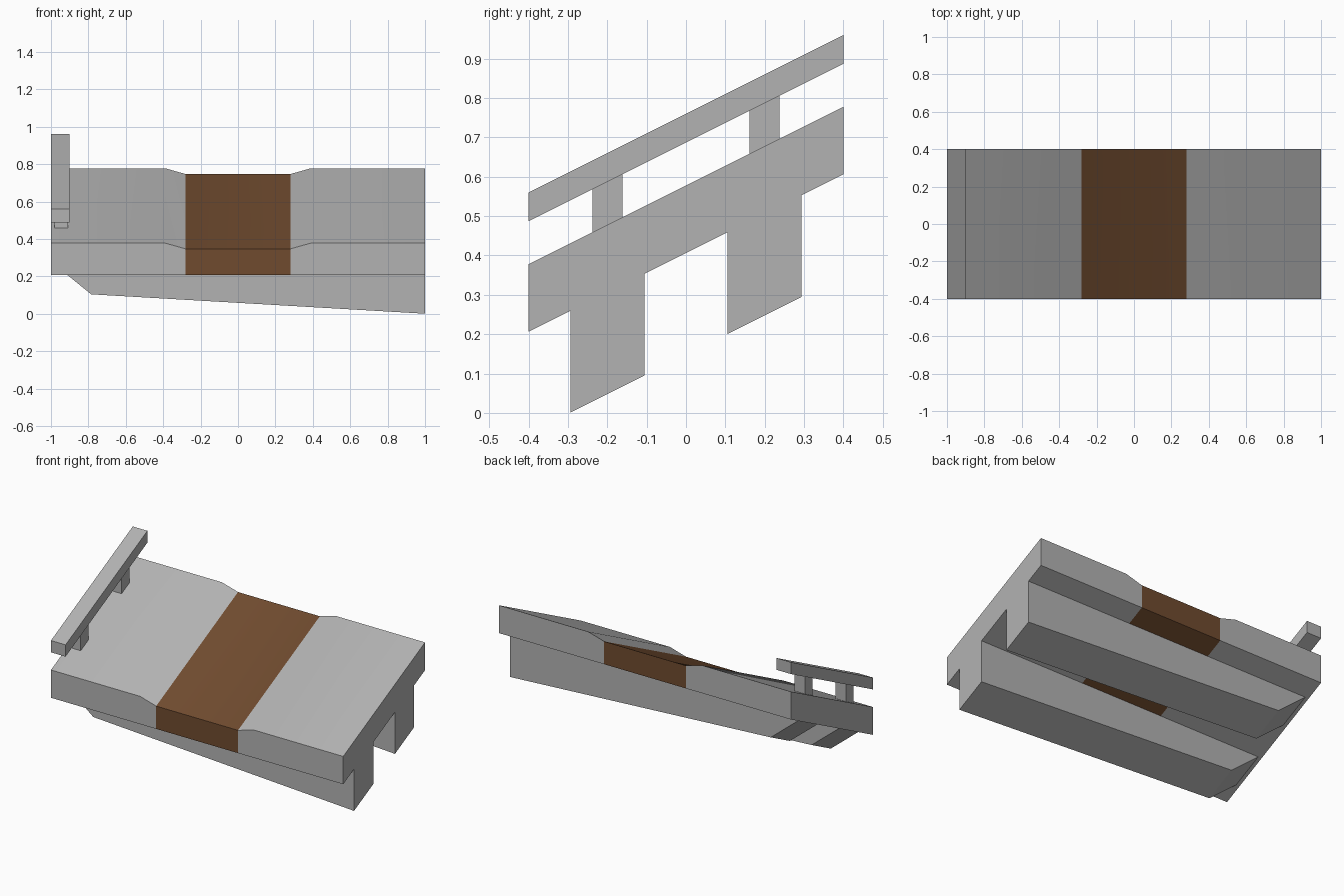
import bpy, bmesh
from math import radians

if "Cube" in bpy.data.objects:
    bpy.data.objects.remove(bpy.data.objects["Cube"])

SLOPE = 0.5  # the whole model climbs towards the back


def material(name, color):
    mat = bpy.data.materials.new(name)
    mat.diffuse_color = (*color, 1)
    mat.use_nodes = True
    mat.node_tree.nodes["Principled BSDF"].inputs["Base Color"].default_value = mat.diffuse_color
    return mat


grey = material("grey", (0.45, 0.45, 0.45))
brown = material("brown", (0.16, 0.07, 0.028))


def prism(name, sections, y0, y1):
    """Extrude adjoining (x/z profile, material) sections from y0 to y1 as one
    sheared solid, with no walls between sections."""
    mats = list(dict.fromkeys(mat for _, mat in sections))
    edges = [(p[i], p[(i + 1) % len(p)]) for p, _ in sections for i in range(len(p))]
    bm = bmesh.new()
    verts = {}

    def vert(p, y):
        if (p, y) not in verts:
            verts[p, y] = bm.verts.new((p[0], y, p[1] + SLOPE * y))
        return verts[p, y]

    for profile, mat in sections:
        faces = [bm.faces.new([vert(p, y) for p in profile]) for y in (y0, y1)]
        for i, a in enumerate(profile):
            b = profile[(i + 1) % len(profile)]
            if (b, a) not in edges:
                faces.append(bm.faces.new([vert(a, y0), vert(b, y0), vert(b, y1), vert(a, y1)]))
        for f in faces:
            f.material_index = mats.index(mat)
    bmesh.ops.recalc_face_normals(bm, faces=bm.faces)
    mesh = bpy.data.meshes.new(name)
    bm.to_mesh(mesh)
    bm.free()
    for mat in mats:
        mesh.materials.append(mat)
    obj = bpy.data.objects.new(name, mesh)
    bpy.context.collection.objects.link(obj)
    return obj


def rect(x0, x1, z0, z1):
    return [(x0, z0), (x1, z0), (x1, z1), (x0, z1)]


BOTTOM, TOP, DIP = 0.406, 0.578, 0.547

# Deck: two grey ends dipping softly to a sunken brown path
left = [(-1, BOTTOM), (-0.28, BOTTOM), (-0.28, DIP), (-0.39, TOP), (-1, TOP)]
right = [(-x, z) for x, z in reversed(left)]
deck = prism("deck", [(left, grey), (rect(-0.28, 0.28, BOTTOM, DIP), brown),
                      (right, grey)], -0.4, 0.4)
bpy.context.view_layer.objects.active = deck
deck.select_set(True)
bpy.ops.object.shade_smooth_by_angle(angle=radians(30))

# Tapered support beams under the deck
beam = [(1, BOTTOM), (1, 0.1475), (-0.785, 0.251), (-0.976, BOTTOM)]
for side, s in (("front", -1), ("back", 1)):
    prism(f"beam_{side}", [(beam, grey)], s * 0.2 - 0.094, s * 0.2 + 0.094)
    # Railing posts
    prism(f"post_{side}", [(rect(-0.98, -0.91, TOP, 0.687), grey)],
          s * 0.2 - 0.038, s * 0.2 + 0.038)

# Handrail
prism("handrail", [(rect(-1, -0.9, 0.687, 0.76), grey)], -0.4, 0.4)
